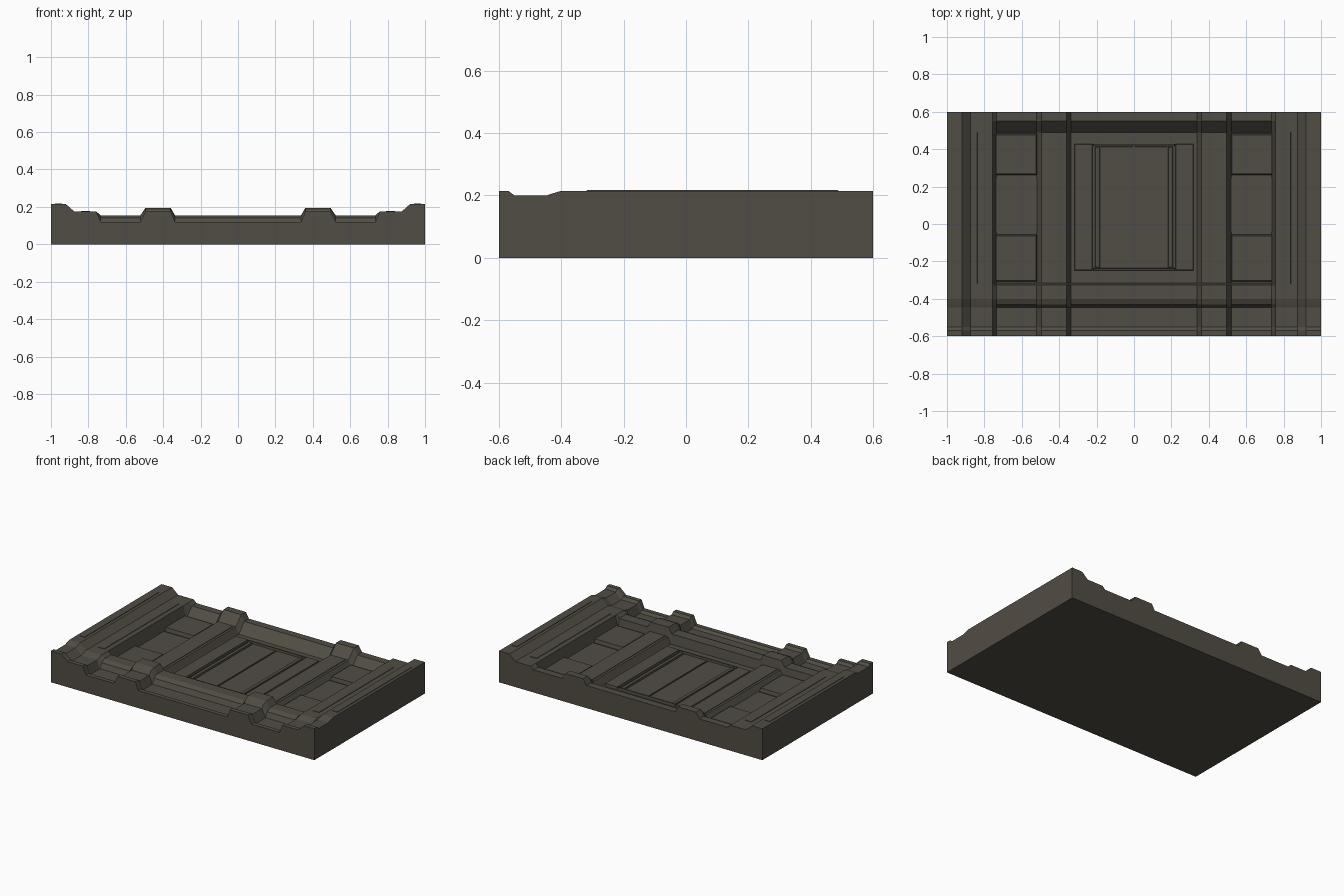
import bpy, bmesh

old = bpy.data.objects.get("Cube")
if old:
    bpy.data.objects.remove(old, do_unlink=True)

mat = bpy.data.materials.new("dark_warm_grey")
mat.use_nodes = True
colour = (0.083, 0.075, 0.058, 1)
mat.diffuse_color = colour
mat.node_tree.nodes["Principled BSDF"].inputs["Base Color"].default_value = colour


def finish(bm, name):
    bmesh.ops.recalc_face_normals(bm, faces=bm.faces[:])
    mesh = bpy.data.meshes.new(name)
    bm.to_mesh(mesh)
    bm.free()
    mesh.materials.append(mat)
    obj = bpy.data.objects.new(name, mesh)
    bpy.context.collection.objects.link(obj)
    return obj


def plate(name, x0, x1, y0, y1, z0, z1, inset=0.0):
    """Box whose top can be smaller than its base."""
    bm = bmesh.new()
    rings = []
    for z, i in ((z0, 0), (z1, inset)):
        pts = ((x0 + i, y0 + i), (x1 - i, y0 + i), (x1 - i, y1 - i), (x0 + i, y1 - i))
        rings.append([bm.verts.new((x, y, z)) for x, y in pts])
    low, high = rings
    bm.faces.new(low)
    bm.faces.new(high)
    for k in range(4):
        n = (k + 1) % 4
        bm.faces.new((low[k], low[n], high[n], high[k]))
    return finish(bm, name)


def pair(name, x0, x1, *rest):
    """The same plate on the left and the right."""
    plate("left_" + name, x0, x1, *rest)
    plate("right_" + name, -x1, -x0, *rest)


# Main slab: one stepped cross-section lofted from front to back
# Each station: y, rail height, ledge height, floor height, rib height
stations = [
    (-0.60, 0.215, 0.175, 0.12, 0.175),
    (-0.57, 0.215, 0.175, 0.12, 0.175),
    (-0.55, 0.20, 0.16, 0.105, 0.16),
    (-0.447, 0.20, 0.16, 0.105, 0.16),
    (-0.43, 0.206, 0.166, 0.14, 0.183),
    (-0.40, 0.215, 0.175, 0.155, 0.195),
    (-0.325, 0.215, 0.175, 0.155, 0.195),
    (-0.315, 0.215, 0.175, 0.09, 0.135),
    (0.49, 0.215, 0.175, 0.09, 0.135),
    (0.55, 0.215, 0.175, 0.155, 0.195),
    (0.60, 0.215, 0.175, 0.155, 0.195),
]
half = [1.0, 0.92, 0.875, 0.757, 0.735, 0.522, 0.495, 0.36, 0.337]
bm = bmesh.new()
top, base = [], []
for y, rail, ledge, floor, rib in stations:
    heights = [rail, rail, ledge, ledge, floor, floor, rib, rib, floor]
    section = [(-x, z) for x, z in zip(half, heights)]
    section += [(x, z) for x, z in zip(half[::-1], heights[::-1])]
    top.append([bm.verts.new((x, y, z)) for x, z in section])
    base.append([bm.verts.new((x, y, 0)) for x, z in section])
cols = len(top[0])
for r in range(len(stations) - 1):
    for grid in (top, base):
        for c in range(cols - 1):
            bm.faces.new((grid[r][c], grid[r][c + 1], grid[r + 1][c + 1], grid[r + 1][c]))
    for c in (0, -1):
        bm.faces.new((base[r][c], base[r + 1][c], top[r + 1][c], top[r][c]))
for r in (0, -1):
    for c in range(cols - 1):
        bm.faces.new((base[r][c], base[r][c + 1], top[r][c + 1], top[r][c]))
finish(bm, "slab")

# Thin trim plates on the side rails and ledges
pair("rail_trim", 0.94, 0.98, -0.32, 0.49, 0.21, 0.218, 0.002)
pair("ledge_trim", 0.79, 0.84, -0.32, 0.49, 0.17, 0.178, 0.002)

# Raised panels in the side bays, with a lower panel between them
pair("back_bay_panel", 0.515, 0.745, 0.26, 0.485, 0.08, 0.115, 0.008)
pair("front_bay_panel", 0.515, 0.745, -0.31, -0.055, 0.08, 0.115, 0.008)
pair("middle_bay_panel", 0.515, 0.745, -0.045, 0.25, 0.08, 0.096, 0.002)

# Low skirt along each rib
pair("rib_cap", 0.375, 0.48, -0.31, 0.48, 0.13, 0.138, 0.002)

# Central hatch: frame around a sunken panel with upright strips
pair("hatch_frame_side", 0.22, 0.32, -0.25, 0.43, 0.08, 0.108, 0.004)
plate("hatch_frame_front", -0.22, 0.22, -0.25, -0.235, 0.08, 0.108, 0.003)
plate("hatch_frame_back", -0.22, 0.22, 0.415, 0.43, 0.08, 0.108, 0.003)
pair("hatch_strip", 0.18, 0.21, -0.235, 0.415, 0.08, 0.103, 0.004)
pair("hatch_board", 0.003, 0.178, -0.235, 0.415, 0.08, 0.096, 0.002)
